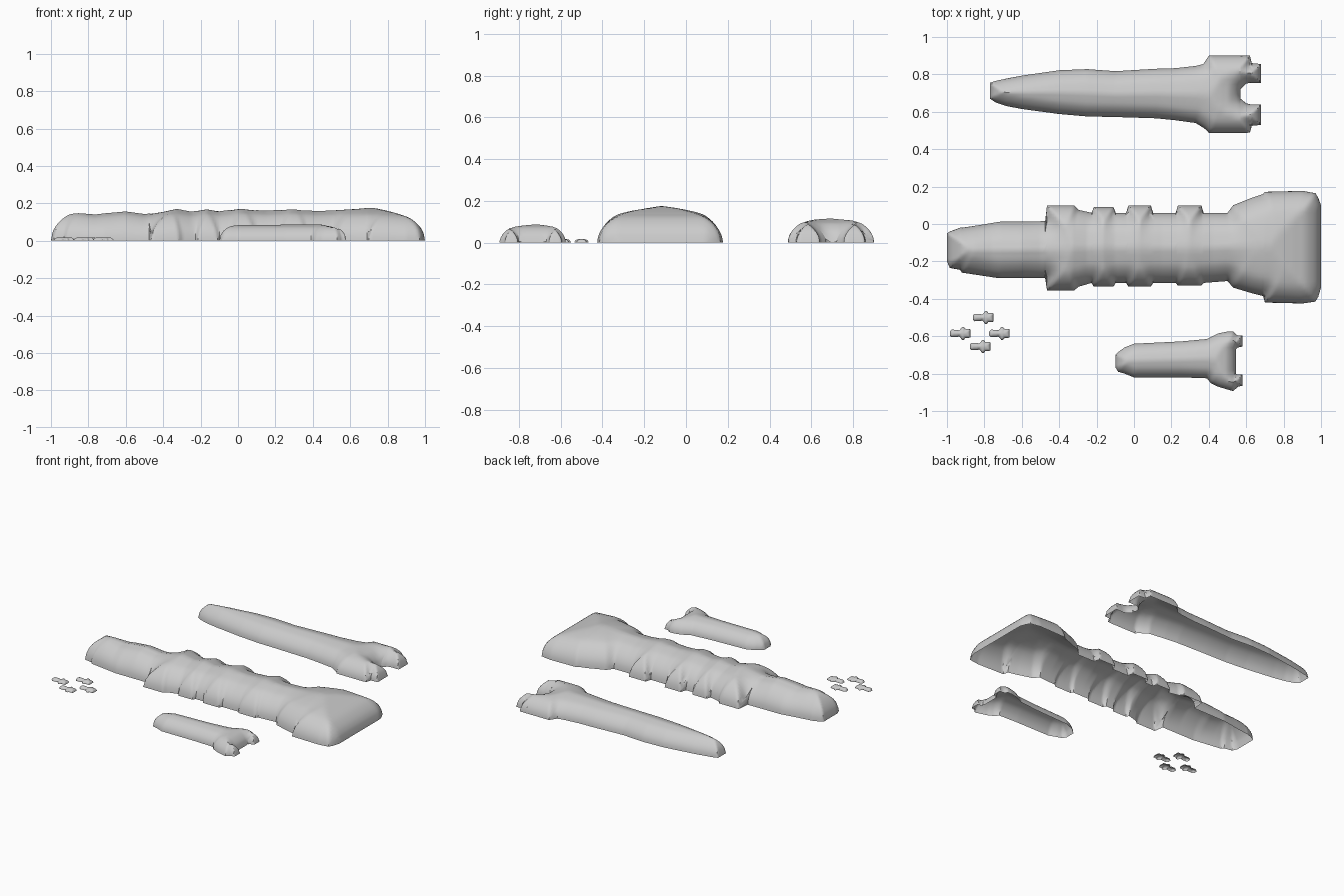
import bpy, bmesh, math
from mathutils import Vector

if "Cube" in bpy.data.objects:
    bpy.data.objects.remove(bpy.data.objects["Cube"])

# Height of the hull against distance from its rim: steep edge, gently rising crown
CROWN = [(0, 0), (.002, .02), (.006, .037), (.012, .053), (.02, .068), (.03, .083), (.045, .1), (.06, .114),
         (.08, .129), (.1, .139), (.15, .153), (.2, .163), (.3, .178)]


def lerp_table(table, x):
    """Linear interpolation of (x, value) pairs."""
    for (x0, a), (x1, b) in zip(table, table[1:]):
        if x <= x1:
            return a + (b - a) * max(0, (x - x0) / (x1 - x0))
    return table[-1][1]


def edge_distance(p, outline):
    best = 9.0
    for a, b in zip(outline, outline[1:] + outline[:1]):
        e = b - a
        t = max(0, min(1, (p - a).dot(e) / max(e.length_squared, 1e-12)))
        best = min(best, (p - a - e * t).length)
    return best


def puffed_hull(name, body, prongs, size, step, across, ridge=((-2, 1), (2, 1))):
    """Open-bottomed shell puffed up from a plan outline of (x, y_low, y_high) stations."""
    outline = [Vector((x, lo)) for x, lo, hi in body]
    for p in prongs:
        outline += [Vector((x, lo)) for x, lo, hi in p]
        outline += [Vector((x, hi)) for x, lo, hi in reversed(p)]
    outline += [Vector((x, hi)) for x, lo, hi in reversed(body)]
    bm = bmesh.new()
    for strip in [body] + prongs:
        stations = []
        for s0, s1 in zip(strip, strip[1:]):
            n = max(1, math.ceil((s1[0] - s0[0]) / step))
            stations += [[a + (b - a) * i / n for a, b in zip(s0, s1)] for i in range(n)]
        stations.append(strip[-1])
        rows = []
        for x, lo, hi in stations:
            row = []
            for k in range(across + 1):
                y = (lo + hi) / 2 - (hi - lo) / 2 * math.cos(math.pi * k / across)
                d = edge_distance(Vector((x, y)), outline)
                z = size * lerp_table(CROWN, d / size) * lerp_table(ridge, x)
                row.append(bm.verts.new((x, y, z)))
            rows.append(row)
        for r0, r1 in zip(rows, rows[1:]):
            for k in range(across):
                bm.faces.new((r0[k], r1[k], r1[k + 1], r0[k + 1]))
    bmesh.ops.remove_doubles(bm, verts=bm.verts, dist=1e-5)
    mesh = bpy.data.meshes.new(name)
    bm.to_mesh(mesh)
    bm.free()
    obj = bpy.data.objects.new(name, mesh)
    bpy.context.collection.objects.link(obj)
    bpy.ops.object.select_all(action='DESELECT')
    obj.select_set(True)
    bpy.context.view_layer.objects.active = obj
    bpy.ops.object.shade_smooth_by_angle(angle=math.radians(35))
    return obj


# Large central ship: tapered nose, ribbed middle, broad stern
front = [(-1, -.2, -.05), (-.985, -.235, -.04), (-.93, -.245, -.02), (-.92, -.26, -.02),
         (-.82, -.275, -.005), (-.72, -.29, .012), (-.475, -.29, .015), (-.465, -.355, .1),
         (-.32, -.355, .1), (-.295, -.335, .075)]
ribs = []
for x0, x1, lo, hi in [(-.215, -.11, -.335, .09), (-.03, .09, -.335, .1), (.235, .36, -.33, .1)]:
    ribs += [(x0 - .012, -.315, .06), (x0, lo, hi), (x1, lo, hi), (x1 + .012, -.315, .06)]
stern = [(.5, -.305, .06), (.53, -.34, .1), (.63, -.37, .14), (.69, -.385, .16), (.7, -.42, .172),
         (.9, -.425, .177), (.97, -.415, .165), (.985, -.39, .14), (1, -.34, .1)]
ridge = [(-1, 1.03), (-.85, 1.0), (-.76, .93), (-.6, 1.02), (-.5, .93), (-.33, 1.04), (-.25, .97),
         (-.17, 1.04), (-.1, .98), (0, 1.06), (.15, 1), (.28, 1.05), (.42, .99), (.55, 1.03),
         (.7, 1.02), (.8, .98), (.9, .93), (1, .95)]
puffed_hull("large_ship", front + ribs + stern, [], 1, .012, 28, ridge)

# Medium ship with two engine prongs
body = [(-.77, .67, .755), (-.74, .65, .765), (-.68, .63, .778), (-.6, .615, .793), (-.4, .588, .822),
        (-.25, .575, .828), (-.1, .572, .817), (.12, .565, .83), (.22, .555, .833), (.33, .54, .845),
        (.37, .515, .855), (.39, .5, .885), (.4, .487, .9), (.57, .487, .9)]
low = [(.57, .487, .67), (.6, .487, .645), (.62, .49, .64), (.63, .525, .64), (.68, .53, .64)]
high = [(.57, .72, .9), (.6, .75, .9), (.62, .755, .9), (.63, .755, .86), (.68, .755, .855)]
puffed_hull("medium_ship", body, [low, high], .69, .012, 24)

# Small ship with two engine prongs
body = [(-.1, -.765, -.7), (-.085, -.79, -.685), (-.05, -.8, -.66), (0, -.82, -.64), (.25, -.82, -.628),
        (.39, -.825, -.615), (.41, -.85, -.605), (.45, -.87, -.585), (.5, -.885, -.575), (.53, -.893, -.575),
        (.545, -.88, -.59)]
low = [(.545, -.88, -.8), (.555, -.87, -.805), (.58, -.865, -.805)]
high = [(.545, -.67, -.59), (.555, -.66, -.595), (.58, -.655, -.595)]
puffed_hull("small_ship", body, [low, high], .54, .01, 20)

# Flight of four tiny fighters: narrow nose, swept wings, forked-width tail
fighter = [(-.055, .01), (-.045, .02), (-.015, .019), (-.005, .016), (.003, .024), (.01, .034),
           (.02, .034), (.028, .025), (.045, .024), (.055, .022)]
for i, (cx, cy) in enumerate([(-.93, -.585), (-.807, -.5), (-.72, -.585), (-.823, -.655)]):
    puffed_hull(f"fighter_{i + 1}", [(cx + x, cy - w, cy + w) for x, w in fighter], [], .11, .004, 14)
